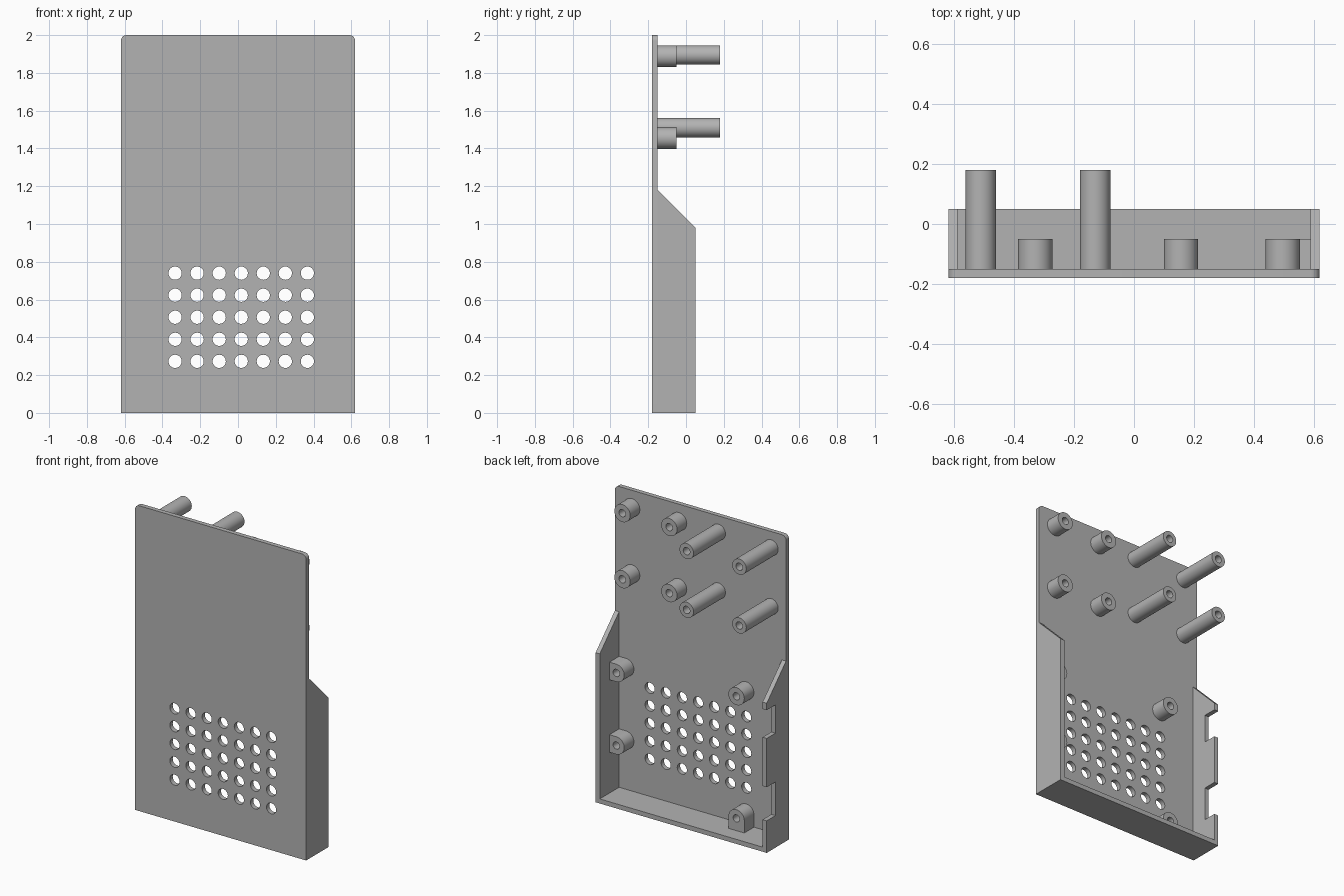
import bpy, bmesh
from math import sin, cos, pi, radians
from mathutils import Vector

cube = bpy.data.objects.get("Cube")
if cube:
    bpy.data.objects.remove(cube, do_unlink=True)

grey = bpy.data.materials.new("plain grey")
grey.use_nodes = True
colour = (0.45, 0.45, 0.45, 1)
grey.diffuse_color = colour
grey.node_tree.nodes["Principled BSDF"].inputs["Base Color"].default_value = colour

W, T = 0.62, 0.03                        # half width, wall thickness
FRONT, BACK, RIM = -0.18, -0.15, 0.05    # plate faces and rim of the walls


def arc(cx, cz, r, start, end, steps):
    """Points along an arc, angles in degrees."""
    angles = [radians(start + (end - start) * i / steps) for i in range(steps + 1)]
    return [(cx + r * cos(a), cz + r * sin(a)) for a in angles]


def circle(cx, cz, r, steps=32):
    return arc(cx, cz, r, 0, 360, steps)[:-1]


def prism(name, outlines, a, b, axis="y"):
    """Extrude flat outlines from a to b along the y or x axis."""
    bm = bmesh.new()
    for pts in outlines:
        place = (lambda u, v: (u, a, v)) if axis == "y" else (lambda u, v: (a, u, v))
        face = bm.faces.new([bm.verts.new(place(u, v)) for u, v in pts])
        new = bmesh.ops.extrude_face_region(bm, geom=[face])["geom"]
        shift = Vector((0, b - a, 0)) if axis == "y" else Vector((b - a, 0, 0))
        bmesh.ops.translate(bm, vec=shift, verts=[g for g in new if isinstance(g, bmesh.types.BMVert)])
    bmesh.ops.recalc_face_normals(bm, faces=bm.faces)
    mesh = bpy.data.meshes.new(name)
    bm.to_mesh(mesh)
    bm.free()
    mesh.materials.append(grey)
    obj = bpy.data.objects.new(name, mesh)
    bpy.context.collection.objects.link(obj)
    return obj


def select(obj):
    bpy.ops.object.select_all(action="DESELECT")
    obj.select_set(True)
    bpy.context.view_layer.objects.active = obj


def cut(obj, cutter):
    """Subtract the cutter, then discard it."""
    mod = obj.modifiers.new("cut", "BOOLEAN")
    mod.operation, mod.solver, mod.object = "DIFFERENCE", "EXACT", cutter
    select(obj)
    bpy.ops.object.modifier_apply(modifier=mod.name)
    bpy.data.objects.remove(cutter, do_unlink=True)


def smooth(obj):
    select(obj)
    bpy.ops.object.shade_smooth_by_angle(angle=radians(30))


# Front plate with rounded top corners and a grid of round holes
R = 0.03
outline = [(-W, 0), (W, 0)] + arc(W - R, 2 - R, R, 0, 90, 8) + arc(R - W, 2 - R, R, 90, 180, 8)
plate = prism("front_plate", [outline], FRONT, BACK)
pitch = 0.1167
holes = [circle(-0.333 + pitch * i, 0.273 + pitch * j, 0.035) for i in range(7) for j in range(5)]
cut(plate, prism("grille_cutter", holes, FRONT - 0.1, BACK + 0.1))
smooth(plate)

# Side walls with sloping tops, and the bottom wall
side = [(BACK, 0), (RIM, 0), (RIM, 0.98), (BACK, 1.18)]
left_wall = prism("left_wall", [side], W - T, W, "x")
right_wall = prism("right_wall", [side], -W, T - W, "x")
inner = W - T
prism("bottom_wall", [[(-inner, 0), (inner, 0), (inner, T), (-inner, T)]], BACK, RIM)

# Two notches in the right wall
FLOOR = -0.04
notches = [[(FLOOR, lo), (0.2, lo), (0.2, hi), (FLOOR, hi)] for lo, hi in ((0.21, 0.43), (0.75, 0.935))]
cut(right_wall, prism("notch_cutter", notches, -W - 0.1, T - W + 0.1, "x"))


def standoff(name, x, z, r, end, outline=None):
    """Post on the back of the plate with a screw hole."""
    post = prism(name, [outline or circle(x, z, r)], BACK, end)
    cut(post, prism("screw_cutter", [circle(x, z, 0.024, 24)], BACK + 0.005, end + 0.1))
    smooth(post)


# Short and long standoffs on the upper half
SHORT, LONG, RS, RL = -0.05, 0.18, 0.0575, 0.051
for x in (0.157, 0.497):
    for z in (1.455, 1.888):
        standoff("short_standoff", x, z, RS, SHORT)
for x in (-0.512, -0.13):
    for z in (1.51, 1.895):
        standoff("long_standoff", x, z, RL, LONG)

# Lower mounts: one free, two merging into the left wall, one into the bottom wall
standoff("free_mount", -0.33, 0.91, RS, SHORT)
for z in (0.83, 0.355):
    x = 0.54
    standoff("side_mount", x, z, RS, SHORT,
             arc(x, z, RS, 90, 270, 16) + [(inner, z - RS), (inner, z + RS)])
x, z = -0.33, 0.11
standoff("bottom_mount", x, z, RS, SHORT,
         arc(x, z, RS, 0, 180, 16) + [(x - RS, T), (x + RS, T)])
